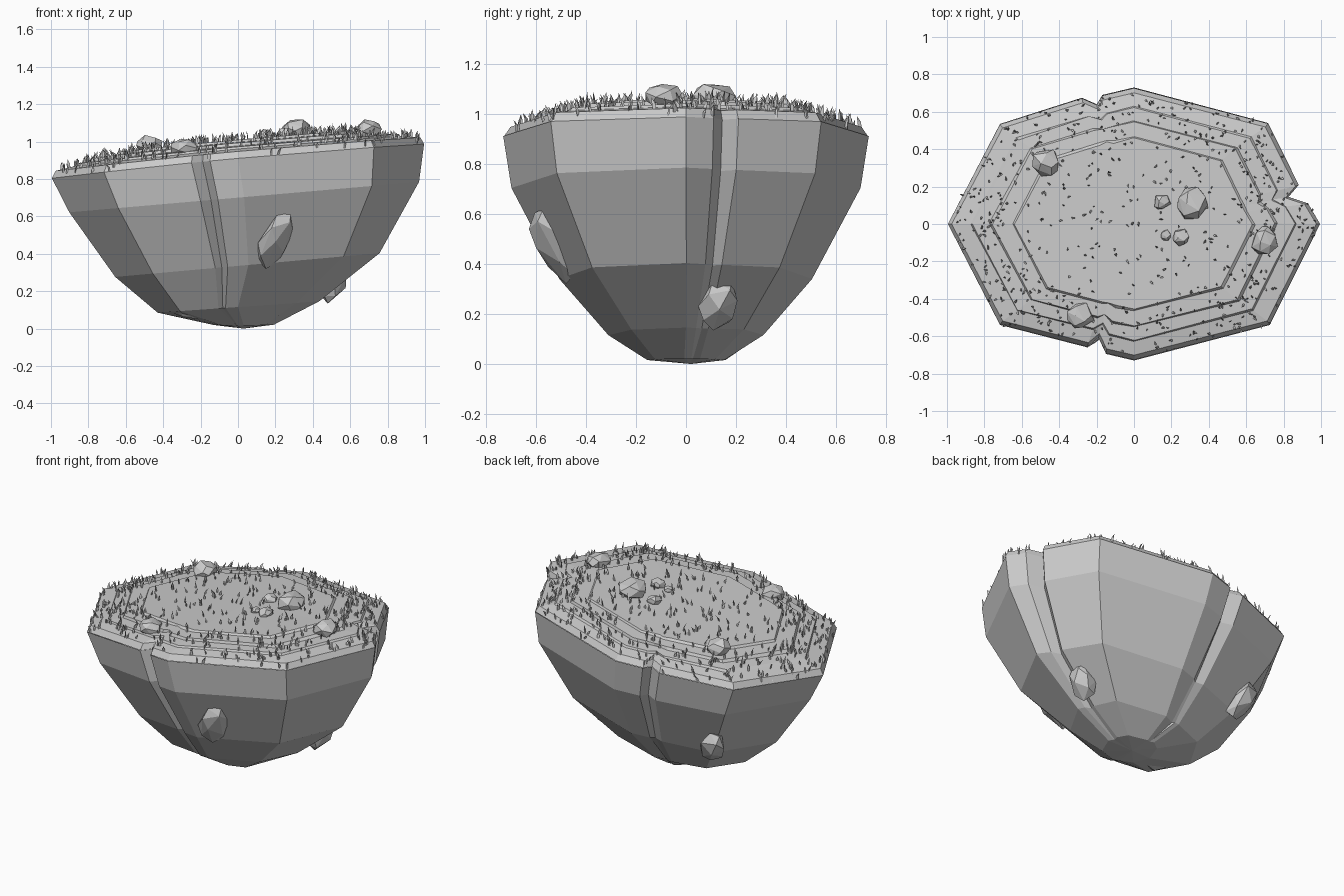
import bpy, bmesh, math, random
from mathutils import Vector
from mathutils.bvhtree import BVHTree

if "Cube" in bpy.data.objects:
    bpy.data.objects.remove(bpy.data.objects["Cube"])

random.seed(7)

# Plan outline: an octagon with three cracks; 1 marks the deepest point of a crack
OUTLINE = [(1, 0, 0), (.935, .11, 0), (.83, .145, 1), (.885, .21, 0), (.72, .54, 0), (0, .73, 0),
           (-.17, .69, 0), (-.2, .64, 1), (-.28, .675, 0), (-.72, .535, 0), (-1, 0, 0),
           (-.72, -.54, 0), (-.25, -.66, 0), (-.19, -.61, 1), (-.15, -.695, 0), (0, -.73, 0), (.73, -.54, 0)]


def make_object(name, bm):
    me = bpy.data.meshes.new(name)
    bm.to_mesh(me)
    ob = bpy.data.objects.new(name, me)
    bpy.context.collection.objects.link(ob)
    return ob


def top_z(x):
    return .925 + .092 * x - .015 * x * x


def ring(bm, sx, sy, z, dx=0, fill=0, jit=0):
    """Scaled copy of the outline; z is a function of x, fill closes the cracks."""
    out = []
    for x, y, deep in OUTLINE:
        k = 1 + fill * deep
        px = x * sx * k + dx + random.uniform(-jit, jit)
        py = y * sy * k + random.uniform(-jit, jit)
        out.append(bm.verts.new((px, py, z(px))))
    return out


def loft(bm, rings, tip=None):
    n = len(OUTLINE)
    for a, b in zip(rings, rings[1:]):
        for i in range(n):
            j = (i + 1) % n
            bm.faces.new((a[i], a[j], b[j], b[i]))
    if tip:
        t = bm.verts.new(tip)
        for i in range(n):
            bm.faces.new((rings[-1][i], rings[-1][(i + 1) % n], t))
    bmesh.ops.recalc_face_normals(bm, faces=bm.faces)


# Rocky underside, from the rim down to the rounded tip
bm = bmesh.new()
loft(bm, [
    ring(bm, .995, 1, lambda x: top_z(x) - .015),
    ring(bm, .935, .955, lambda x: .70 + .087 * x, .033),
    ring(bm, .705, .69, lambda x: .335 + .09 * x, .052, .02, .004),
    ring(bm, .43, .42, lambda x: .115 + .07 * x, .01, .07, .012),
    ring(bm, .16, .22, lambda x: .015 + .03 * abs(x), .03, .1, .01)], (.03, .02, 0))
make_object("island_rock", bm)

# Grassy cap with low terraces
bm = bmesh.new()
terraces = [(.995, -.015, 0), (.975, .022, 0), (.87, .035, .03), (.86, .047, .03), (.77, .052, .05),
            (.755, .068, .06), (.65, .072, .09), (.635, .084, .1)]
rings = []
for s, h, fill in terraces:
    sy = s if s > .98 else s * .985
    rings.append(ring(bm, s, sy, lambda x, h=h: top_z(x) + h, 0, fill, 0 if s > .96 else .005))
loft(bm, rings, (.05, 0, 1.015))
make_object("grass_cap", bm)
tree = BVHTree.FromBMesh(bm)


def ground(x, y):
    return tree.ray_cast(Vector((x, y, 3)), Vector((0, 0, -1)))[0]


def stone(name, loc, size, axis=(0, 0, 1), points=16):
    """Faceted stone: the convex hull of evenly scattered points on an ellipsoid."""
    bm = bmesh.new()
    rot = Vector(axis).to_track_quat('Z', 'Y')
    for i in range(points):
        z = 1 - 2 * (i + .5) / points
        a = i * 2.4 + random.uniform(-.3, .3)
        r = math.sqrt(1 - z * z)
        p = Vector((r * math.cos(a), r * math.sin(a), z)) * random.uniform(.9, 1.1)
        bm.verts.new(Vector(loc) + rot @ Vector([c * s for c, s in zip(p, size)]))
    bmesh.ops.convex_hull(bm, input=bm.verts)
    bmesh.ops.recalc_face_normals(bm, faces=bm.faces)
    make_object(name, bm)


# Stones jutting out of the underside
stone("side_stone_front", (.2, -.53, .48), (.095, .055, .18), (.12, -.13, .3))
stone("side_stone_right", (.51, .135, .24), (.085, .06, .125), (.1, .05, .2))
stone("side_stone_left", (-.3, -.14, .13), (.085, .06, .12), (-.2, -.02, .12))
stone("side_stone_back", (-.49, .42, .36), (.085, .06, .14), (-.1, .1, .2))

# Boulders and pebbles on top
for i, (x, y, r) in enumerate([(.31, .11, .092), (-.47, .33, .08), (.7, -.09, .075), (-.29, -.49, .075),
                               (.15, .12, .045), (.25, -.07, .048), (.17, -.06, .03)]):
    g = ground(x, y)
    stone(f"top_stone_{i + 1}", (x, y, g.z + r * .25), (r, r, r * .7), points=18)

# Grass blades, thicker around the rim than in the middle
bm = bmesh.new()
count = 0
while count < 620:
    x, y = random.uniform(-1, 1), random.uniform(-.74, .74)
    g = ground(x, y)
    d = math.hypot(x, y / .73)
    if g is None or random.random() > (.9 if d > .68 else .4):
        continue
    count += 1
    a = random.uniform(0, math.tau)
    side = Vector((math.cos(a), math.sin(a), 0))
    out = Vector((-side.y, side.x, 0))
    h = random.uniform(.025, .05)
    lean = out * random.uniform(-.012, .012) + side * random.uniform(-.012, .012)
    base = [bm.verts.new(g + v - Vector((0, 0, .004))) for v in (side * .007, side * -.007, out * .006)]
    mid = [bm.verts.new(v.co + lean * .4 + Vector((0, 0, h * .55))) for v in base]
    tip = bm.verts.new(g + lean * 1.5 + Vector((0, 0, h)))
    for i in range(3):
        j = (i + 1) % 3
        bm.faces.new((base[i], base[j], mid[j], mid[i]))
        bm.faces.new((mid[i], mid[j], tip))
bmesh.ops.recalc_face_normals(bm, faces=bm.faces)
make_object("grass_blades", bm)
